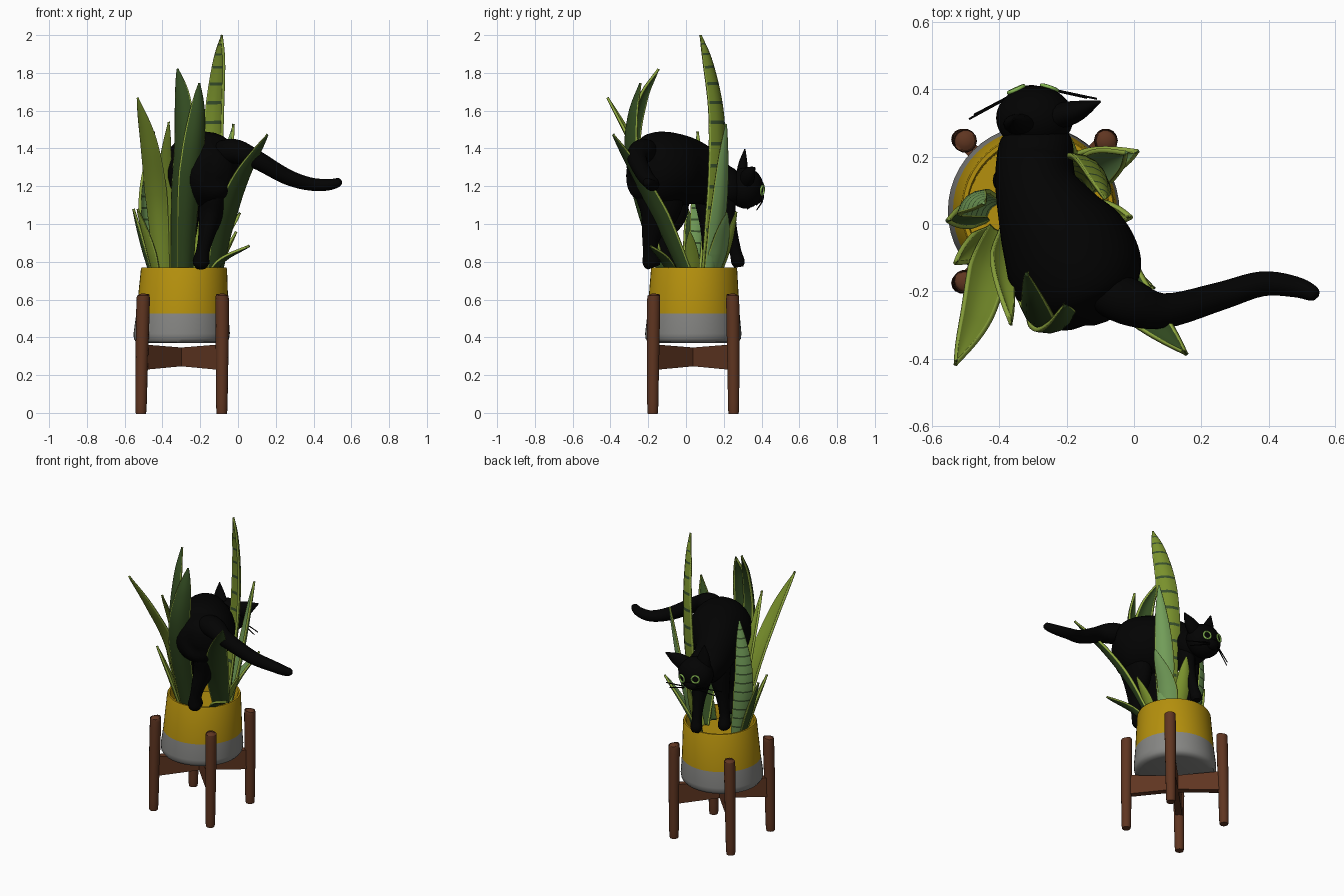
import bpy, bmesh, math
from mathutils import Vector

if "Cube" in bpy.data.objects:
    bpy.data.objects.remove(bpy.data.objects["Cube"])

PX, PY = -0.300, 0.038          # centre of the pot


def mat(name, col):
    m = bpy.data.materials.new(name)
    m.diffuse_color = (*col, 1)
    m.use_nodes = True
    m.node_tree.nodes["Principled BSDF"].inputs["Base Color"].default_value = m.diffuse_color
    return m


YELLOW = mat("mustard", (0.46, 0.28, 0.004))
GREY = mat("grey", (0.24, 0.24, 0.23))
WOOD = mat("brown_wood", (0.115, 0.036, 0.015))
BLACK = mat("black_fur", (0.0008, 0.0008, 0.0008))
EYE = mat("eye_green", (0.25, 0.50, 0.09))
DARK = mat("dark_leaf", (0.032, 0.07, 0.015))
OLIVE = mat("olive_leaf", (0.19, 0.28, 0.025))
PALE = mat("pale_leaf", (0.17, 0.34, 0.10))
EDGE = mat("leaf_edge", (0.28, 0.40, 0.05))
STRIPE = mat("leaf_stripe", (0.04, 0.08, 0.025))


def finish(name, bm, mats, angle=45):
    me = bpy.data.meshes.new(name)
    bmesh.ops.recalc_face_normals(bm, faces=bm.faces)
    bm.to_mesh(me)
    bm.free()
    for m in mats:
        me.materials.append(m)
    ob = bpy.data.objects.new(name, me)
    bpy.context.collection.objects.link(ob)
    bpy.ops.object.select_all(action='DESELECT')
    ob.select_set(True)
    bpy.context.view_layer.objects.active = ob
    bpy.ops.object.shade_smooth_by_angle(angle=math.radians(angle))
    return ob


def spline(pts, sub):
    """Catmull-Rom samples through tuples of any length."""
    P = [Vector(p) for p in pts]
    P = [2 * P[0] - P[1]] + P + [2 * P[-1] - P[-2]]
    out = []
    for i in range(1, len(P) - 2):
        a, b, c, d = P[i - 1:i + 3]
        for k in range(sub):
            t = k / sub
            out.append(0.5 * (2 * b + (c - a) * t + (2 * a - 5 * b + 4 * c - d) * t * t
                              + (3 * b - a - 3 * c + d) * t ** 3))
    out.append(P[-2])
    return out


def skin_rings(bm, rings):
    n = len(rings[0])
    for r, s in zip(rings, rings[1:]):
        for i in range(n):
            bm.faces.new((r[i], r[(i + 1) % n], s[(i + 1) % n], s[i]))
    bm.faces.new(rings[0])
    bm.faces.new(rings[-1])


def tube(name, pts, material, sub=5, sides=20, ref=(0, 0, 1), angle=60):
    """pts: (x, y, z, side radius, other radius)."""
    S = spline(pts, sub)
    C = [Vector(s[:3]) for s in S]
    bm, rings = bmesh.new(), []
    for i, s in enumerate(S):
        T = (C[min(i + 1, len(C) - 1)] - C[max(i - 1, 0)]).normalized()
        A = T.cross(Vector(ref)).normalized()
        B = A.cross(T)
        ra, rb = max(s[3], 0.001), max(s[4], 0.001)
        rings.append([bm.verts.new(C[i] + A * ra * math.cos(q) + B * rb * math.sin(q))
                      for q in (2 * math.pi * k / sides for k in range(sides))])
    skin_rings(bm, rings)
    return finish(name, bm, [material], angle)


def ball(name, c, r, material):
    bm = bmesh.new()
    bmesh.ops.create_uvsphere(bm, u_segments=32, v_segments=20, radius=1)
    for v in bm.verts:
        v.co = Vector([v.co[i] * r[i] + c[i] for i in range(3)])
    return finish(name, bm, [material], 60)


# Pot: turned profile leaning very slightly, grey below the paint line and mustard above
prof = [(0.005, 0.37), (0.215, 0.37), (0.24, 0.376), (0.252, 0.392), (0.255, 0.42), (0.244, 0.525),
        (0.228, 0.762), (0.224, 0.77), (0.212, 0.77), (0.208, 0.762), (0.205, 0.68), (0.005, 0.68)]
bm = bmesh.new()
skin_rings(bm, [[bm.verts.new((PX + (z - .37) * .036 + r * math.cos(q), PY + (z - .37) * .012 + r * math.sin(q), z))
                 for q in (2 * math.pi * k / 48 for k in range(48))] for r, z in prof])
for f in bm.faces:
    f.material_index = 1 if f.calc_center_median().z < 0.524 else 0
finish("pot", bm, [YELLOW, GREY], 40)

# Stand: four round legs and two crossed rails
for sx in (-1, 1):
    for sy in (-1, 1):
        def leg(d, z, r):
            return (PX + z * .012 + sx * d, PY + sy * d, z, r, r)
        tube("stand_leg", [leg(.214, 0, .020), leg(.214, .01, .029), leg(.213, .2, .032), leg(.211, .45, .035),
                           leg(.209, .605, .035), leg(.209, .622, .029), leg(.209, .631, .012)],
             WOOD, 3, 14, (0, 1, 0), 50)
for a in (45, -45):
    bm = bmesh.new()
    D = Vector((math.cos(math.radians(a)), math.sin(math.radians(a)), 0))
    N = D.cross(Vector((0, 0, 1)))
    outline = [(-.3, .228), (0, .248), (.3, .228), (.3, .362), (0, .345), (-.3, .362)]
    skin_rings(bm, [[bm.verts.new(Vector((PX, PY, z)) + D * s + N * o) for s, z in outline]
                    for o in (-.02, .02)])
    finish("stand_rail", bm, [WOOD], 30)

# Cat body, tail and legs
tube("cat_body", [(-.285, .31, 1.19, .06, .06), (-.287, .25, 1.19, .105, .10), (-.295, .18, 1.205, .115, .12),
                  (-.288, .10, 1.245, .125, .15), (-.25, .01, 1.275, .16, .18), (-.20, -.08, 1.285, .195, .20),
                  (-.155, -.17, 1.285, .192, .20), (-.125, -.235, 1.285, .15, .165),
                  (-.105, -.275, 1.29, .09, .10), (-.098, -.295, 1.29, .02, .03)], BLACK, 5, 28)
tube("cat_tail", [(-.13, -.18, 1.37, .06, .06), (-.02, -.23, 1.385, .07, .065), (.09, -.258, 1.345, .052, .05),
                  (.255, -.215, 1.252, .042, .042), (.38, -.178, 1.212, .037, .035), (.48, -.187, 1.208, .031, .03),
                  (.535, -.208, 1.222, .022, .022), (.548, -.214, 1.226, .004, .004)], BLACK)
tube("cat_hind_leg_near", [(-.13, -.15, 1.32, .08, .08), (-.13, -.14, 1.2, .085, .13), (-.14, -.14, 1.07, .07, .11),
                           (-.165, -.18, .95, .045, .055), (-.185, -.19, .86, .036, .038),
                           (-.195, -.18, .80, .045, .05), (-.197, -.17, .772, .03, .035)],
     BLACK, 5, 20, (0, 1, 0))
tube("cat_hind_leg_far", [(-.26, -.13, 1.32, .07, .08), (-.265, -.12, 1.2, .08, .13), (-.265, -.10, 1.06, .065, .11),
                          (-.27, -.12, .94, .04, .055), (-.275, -.11, .84, .034, .036),
                          (-.28, -.08, .79, .045, .05), (-.28, -.075, .77, .03, .035)],
     BLACK, 5, 20, (0, 1, 0))
tube("cat_front_leg_near", [(-.25, .12, 1.26, .06, .08), (-.25, .18, 1.12, .062, .08), (-.255, .225, .98, .04, .045),
                            (-.265, .26, .86, .03, .032), (-.27, .275, .80, .038, .036), (-.27, .28, .772, .024, .024)],
     BLACK, 5, 18, (0, 1, 0))
tube("cat_front_leg_far", [(-.33, .10, 1.26, .06, .08), (-.34, .12, 1.12, .06, .075), (-.36, .12, .98, .04, .045),
                           (-.375, .12, .86, .032, .034), (-.38, .13, .79, .04, .042), (-.38, .13, .765, .025, .03)],
     BLACK, 5, 18, (0, 1, 0))

# Head, tilted to the side
HC, HR = (-.295, .315, 1.19), (.115, .096, .108)
ball("cat_head", HC, HR, BLACK)
ball("cat_muzzle", (-.305, .378, 1.145), (.05, .035, .036), BLACK)
tube("cat_ear_left", [(-.335, .295, 1.24, .055, .035), (-.348, .302, 1.32, .038, .024), (-.357, .312, 1.397, .003, .003)],
     BLACK, 5, 14, (0, 1, 0))
tube("cat_ear_right", [(-.225, .32, 1.235, .055, .04), (-.165, .338, 1.265, .042, .03), (-.10, .364, 1.30, .003, .003)],
     BLACK, 5, 14, (0, 1, 0))
for side, x, z in (("left", -.35, 1.195), ("right", -.252, 1.178)):
    dx, dz = (x - HC[0]) / HR[0], (z - HC[2]) / HR[2]
    dy = math.sqrt(1 - dx * dx - dz * dz)
    n = Vector((dx / HR[0], dy / HR[1], dz / HR[2])).normalized()
    p = Vector((x, HC[1] + dy * HR[1], z)) + n * .001
    bpy.ops.mesh.primitive_torus_add(major_radius=.024, minor_radius=.006, major_segments=28, minor_segments=8,
                                     location=p, rotation=n.to_track_quat('Z', 'Y').to_euler())
    ring = bpy.context.object
    ring.name = "cat_eye_" + side
    ring.data.materials.append(EYE)
    bpy.ops.object.shade_smooth()
for a, b in (((-.34, .395, 1.14), (-.49, .312, 1.115)), ((-.34, .395, 1.13), (-.475, .325, 1.08)),
             ((-.27, .405, 1.13), (-.11, .372, 1.10)), ((-.27, .405, 1.12), (-.14, .375, 1.075))):
    tube("cat_whisker", [(*a, .004, .004), (*b, .003, .003)], BLACK, 2, 6)


# Leaves: cupped blades with bright edges, some with thin cross stripes
def leaf(name, pts, W, material, striped=False, face=None, cup=.4):
    S = spline(pts, max(4, 80 // (len(pts) - 1)))
    d = Vector(pts[-2]) - Vector((PX, PY, 0))
    az = math.radians(face) if face is not None else math.atan2(d.y, d.x)
    out = Vector((math.cos(az), math.sin(az), 0))
    side = Vector((-out.y, out.x, 0))
    us = (-1, -.91, -.45, 0, .45, .91, 1)
    bm, rows = bmesh.new(), []
    for i, p in enumerate(S):
        t = i / (len(S) - 1)
        w = max(.002, W / 2 * (.6 + .4 * min(1, t / .4)) * (1 - t ** 3.4))
        rows.append([bm.verts.new(p + side * u * w + out * (.5 - u * u) * w * cup) for u in us])
    for i, (r, s) in enumerate(zip(rows, rows[1:])):
        for k in range(6):
            f = bm.faces.new((r[k], r[k + 1], s[k + 1], s[k]))
            f.material_index = 1 if k in (0, 5) else (2 if striped and i % 6 == 2 else 0)
    ob = finish(name, bm, [material, EDGE, STRIPE], 50)
    m = ob.modifiers.new("thickness", 'SOLIDIFY')
    m.thickness, m.offset = .014, 0


leaf("leaf_tall", [(-.17, .11, .68), (-.15, .145, 1.0), (-.135, .172, 1.3), (-.12, .165, 1.6), (-.10, .12, 1.85),
                   (-.088, .075, 2.0)], .145, OLIVE, True, 52)
leaf("leaf_front_left", [(-.32, -.08, .68), (-.305, -.21, 1.1), (-.285, -.285, 1.4), (-.295, -.235, 1.66),
                         (-.318, -.145, 1.82)], .14, DARK, face=-120, cup=.5)
leaf("leaf_front_mid", [(-.28, -.11, .68), (-.262, -.24, 1.1), (-.235, -.295, 1.38), (-.214, -.285, 1.58),
                        (-.207, -.24, 1.745)], .14, DARK, face=-62, cup=.5)
leaf("leaf_long_left", [(-.40, -.02, .68), (-.43, -.12, 1.1), (-.47, -.28, 1.42), (-.53, -.415, 1.67)], .12, OLIVE,
     face=-105)
leaf("leaf_slim_left", [(-.37, -.01, .68), (-.39, -.13, 1.2), (-.365, -.295, 1.54)], .08, OLIVE, False, -110)
leaf("leaf_front_right", [(-.13, .02, .68), (-.07, -.12, 1.0), (.02, -.25, 1.25), (.155, -.385, 1.475)], .15, DARK,
     face=-50)
leaf("leaf_low_right", [(-.17, -.05, .70), (-.08, -.11, .81), (.06, -.19, .885)], .07, DARK)
leaf("leaf_low_side", [(-.14, .03, .68), (-.08, .03, .82), (-.01, .02, .96)], .08, OLIVE)
leaf("leaf_wide_back", [(-.19, .12, .68), (-.11, .18, .88), (.01, .215, 1.06)], .12, PALE)
leaf("leaf_pale_right", [(-.15, .12, .68), (-.09, .18, 1.1), (-.025, .21, 1.53)], .12, PALE, face=45)
leaf("leaf_pale_left", [(-.42, .05, .68), (-.485, .07, 1.1), (-.445, .06, 1.49)], .12, PALE, True, 130)
leaf("leaf_low_left", [(-.44, .03, .68), (-.50, .025, .88), (-.553, .01, 1.08)], .08, DARK)
leaf("leaf_low_front_left", [(-.42, -.03, .68), (-.47, -.07, .88), (-.53, -.115, 1.08)], .08, OLIVE)
leaf("leaf_low_back", [(-.22, .15, .68), (-.205, .22, .88), (-.20, .265, 1.065)], .09, OLIVE)
